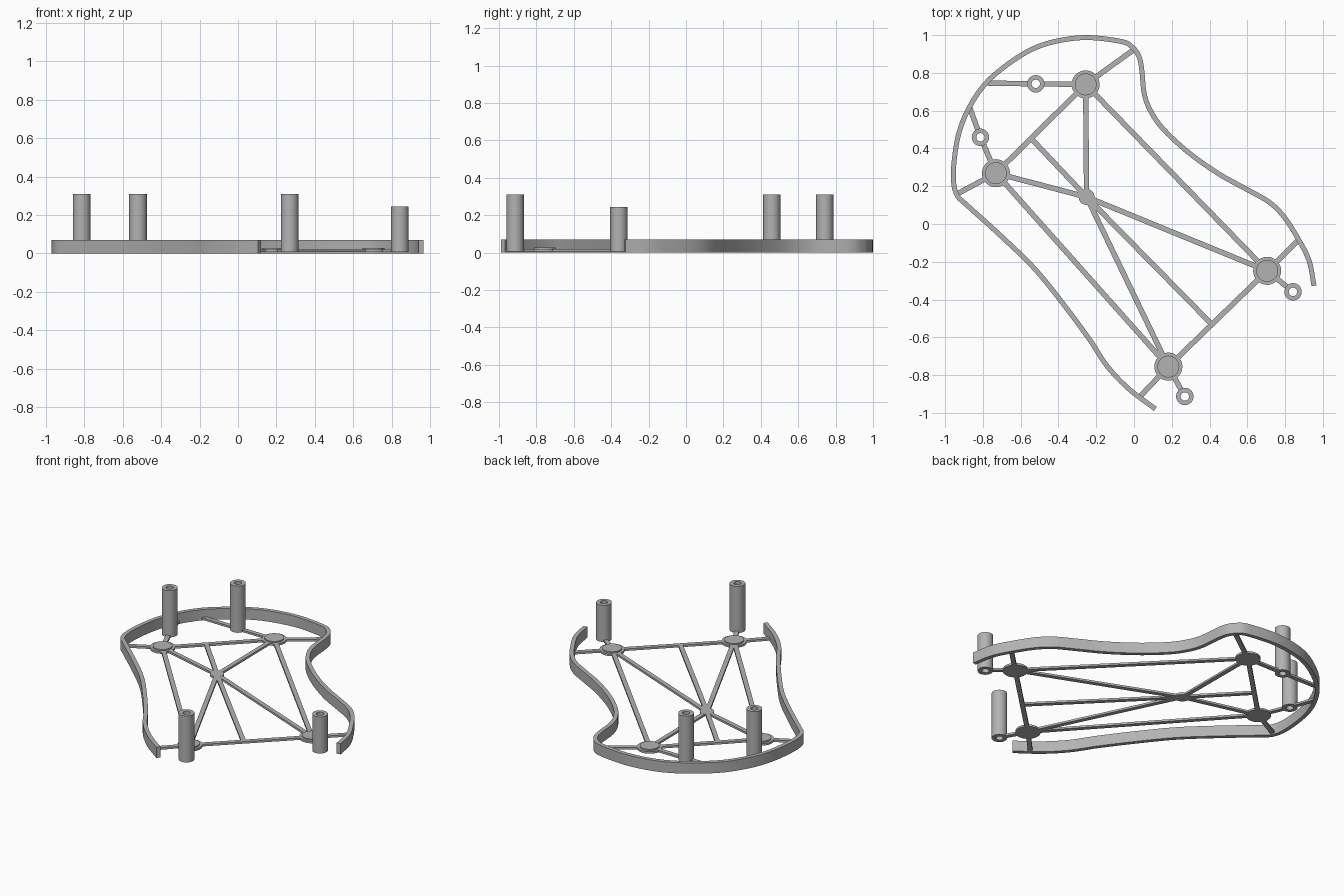
import bpy, bmesh, math
from mathutils import Vector

cube = bpy.data.objects.get("Cube")
if cube:
    bpy.data.objects.remove(cube, do_unlink=True)

grey = bpy.data.materials.new("plain grey")
grey.use_nodes = True
grey.diffuse_color = (0.45, 0.45, 0.45, 1)
grey.node_tree.nodes["Principled BSDF"].inputs["Base Color"].default_value = grey.diffuse_color

FLOOR, RIB_TOP, HUB_TOP, RAIL_TOP = 0.007, 0.02, 0.028, 0.07
RIB_WIDTH, RAIL_WIDTH = 0.028, 0.026
HUB_RADIUS, TUBE_RADIUS, HOLE_RADIUS = 0.074, 0.046, 0.022


def finish(name, bm):
    """Turn a bmesh into a named, smooth-by-angle object."""
    bmesh.ops.recalc_face_normals(bm, faces=bm.faces)
    mesh = bpy.data.meshes.new(name)
    bm.to_mesh(mesh)
    bm.free()
    mesh.materials.append(grey)
    obj = bpy.data.objects.new(name, mesh)
    bpy.context.collection.objects.link(obj)
    bpy.ops.object.select_all(action="DESELECT")
    obj.select_set(True)
    bpy.context.view_layer.objects.active = obj
    bpy.ops.object.shade_smooth_by_angle(angle=math.radians(35))
    return obj


def lathe(name, centre, profile, closed=False, steps=48):
    """Revolve a (radius, height) profile around a vertical axis."""
    bm = bmesh.new()
    verts = [bm.verts.new((r, 0, z)) for r, z in profile]
    pairs = list(zip(verts, verts[1:])) + ([(verts[-1], verts[0])] if closed else [])
    edges = [bm.edges.new(pair) for pair in pairs]
    bmesh.ops.spin(bm, geom=verts + edges, cent=(0, 0, 0), axis=(0, 0, 1),
                   angle=math.tau, steps=steps)
    bmesh.ops.remove_doubles(bm, verts=bm.verts, dist=0.0001)
    obj = finish(name, bm)
    obj.location = (*centre, 0)


def strip(name, path, width, bottom, top):
    """Sweep a rectangular section along a flat open path."""
    bm = bmesh.new()
    rings = []
    for i, p in enumerate(path):
        tangent = (path[min(i + 1, len(path) - 1)] - path[max(i - 1, 0)]).normalized()
        side = Vector((-tangent.y, tangent.x)) * width / 2
        rings.append([bm.verts.new((*(p + side * s), z))
                      for s, z in ((-1, bottom), (1, bottom), (1, top), (-1, top))])
    for a, b in zip(rings, rings[1:]):
        for k in range(4):
            n = (k + 1) % 4
            bm.faces.new((a[k], a[n], b[n], b[k]))
    bm.faces.new(rings[0])
    bm.faces.new(rings[-1])
    finish(name, bm)


def spline(points, steps=6):
    """Smooth path through all points."""
    pts = [points[0] * 2 - points[1], *points, points[-1] * 2 - points[-2]]
    path = []
    for a, b, c, d in zip(pts, pts[1:], pts[2:], pts[3:]):
        for k in range(steps):
            t = k / steps
            path.append((b * 2 + (c - a) * t + (a * 2 - b * 5 + c * 4 - d) * t ** 2
                         + (b * 3 - a - c * 3 + d) * t ** 3) / 2)
    return path + [points[-1]]


# Curved outer rail, open at the front
rail = [(.953, -.327), (.927, -.195), (.87, -.08), (.795, .037), (.715, .116),
        (.594, .185), (.451, .264), (.293, .375), (.161, .496), (.092, .591),
        (.055, .686), (.041, .818), (.026, .887), (-.008, .935), (-.066, .966),
        (-.251, .987), (-.42, .966), (-.552, .919), (-.684, .834), (-.79, .739),
        (-.869, .623), (-.921, .502), (-.948, .37), (-.956, .238), (-.937, .153),
        (-.879, .095), (-.71, -.058), (-.525, -.238), (-.367, -.433),
        (-.235, -.612), (-.14, -.755), (-.024, -.876), (.113, -.979)]
strip("outer_rail", spline([Vector(p) for p in rail]), RAIL_WIDTH, 0, RAIL_TOP)

# Joints of the frame
hubs = {"back": Vector((-.256, .739)), "right": Vector((-.731, .269)),
        "left": Vector((.705, -.248)), "front": Vector((.182, -.755))}
centre = Vector((-.251, .143))
tubes = {"back": (Vector((-.52, .742)), .31), "right": (Vector((-.813, .459)), .31),
         "left": (Vector((.842, -.359)), .245), "front": (Vector((.269, -.913)), .31)}
rail_ends = {"back": (-.008, .918), "right": (-.935, .16),
             "left": (.87, -.087), "front": (.035, -.91)}
tube_rail_ends = {"back": (-.775, .746), "right": (-.869, .615)}

# Round hubs with a raised pad
for side, p in hubs.items():
    pad = HUB_RADIUS * 0.78
    lathe(side + "_hub", p, [(0, FLOOR), (HUB_RADIUS, FLOOR), (HUB_RADIUS, RIB_TOP),
                             (pad, RIB_TOP), (pad, HUB_TOP), (0, HUB_TOP)])
lathe("centre_hub", centre, [(0, FLOOR), (.042, FLOOR), (.042, RIB_TOP + .001),
                             (0, RIB_TOP + .001)])

# Hollow upright tubes
for side, (p, top) in tubes.items():
    lathe(side + "_tube", p, [(HOLE_RADIUS, FLOOR), (TUBE_RADIUS, FLOOR),
                              (TUBE_RADIUS, top), (HOLE_RADIUS, top)], closed=True)


def rib(name, start, end, trim_start=0.0, trim_end=0.0):
    """Straight bar, optionally shortened so that it stays out of a tube's hole."""
    start, end = Vector(start), Vector(end)
    d = (end - start).normalized()
    strip(name, [start + d * trim_start, end - d * trim_end], RIB_WIDTH, FLOOR, RIB_TOP)


# Ribs from hubs to centre, rail and tubes
wall = (HOLE_RADIUS + TUBE_RADIUS) / 2 + 0.004
for side, p in hubs.items():
    rib(side + "_centre_rib", centre, p)
    rib(side + "_rail_rib", p, rail_ends[side])
    rib(side + "_tube_rib", p, tubes[side][0], trim_end=wall)
    if side in tube_rail_ends:
        rib(side + "_tube_rail_rib", tubes[side][0], tube_rail_ends[side], trim_start=wall)

# Ribs between hubs, and the long middle rib
for a, b in (("back", "right"), ("left", "front"), ("back", "left"), ("right", "front")):
    rib(a + "_" + b + "_rib", hubs[a], hubs[b])
rib("middle_rib_back", (-.541, .449), centre)
rib("middle_rib_front", centre, (.409, -.528))
